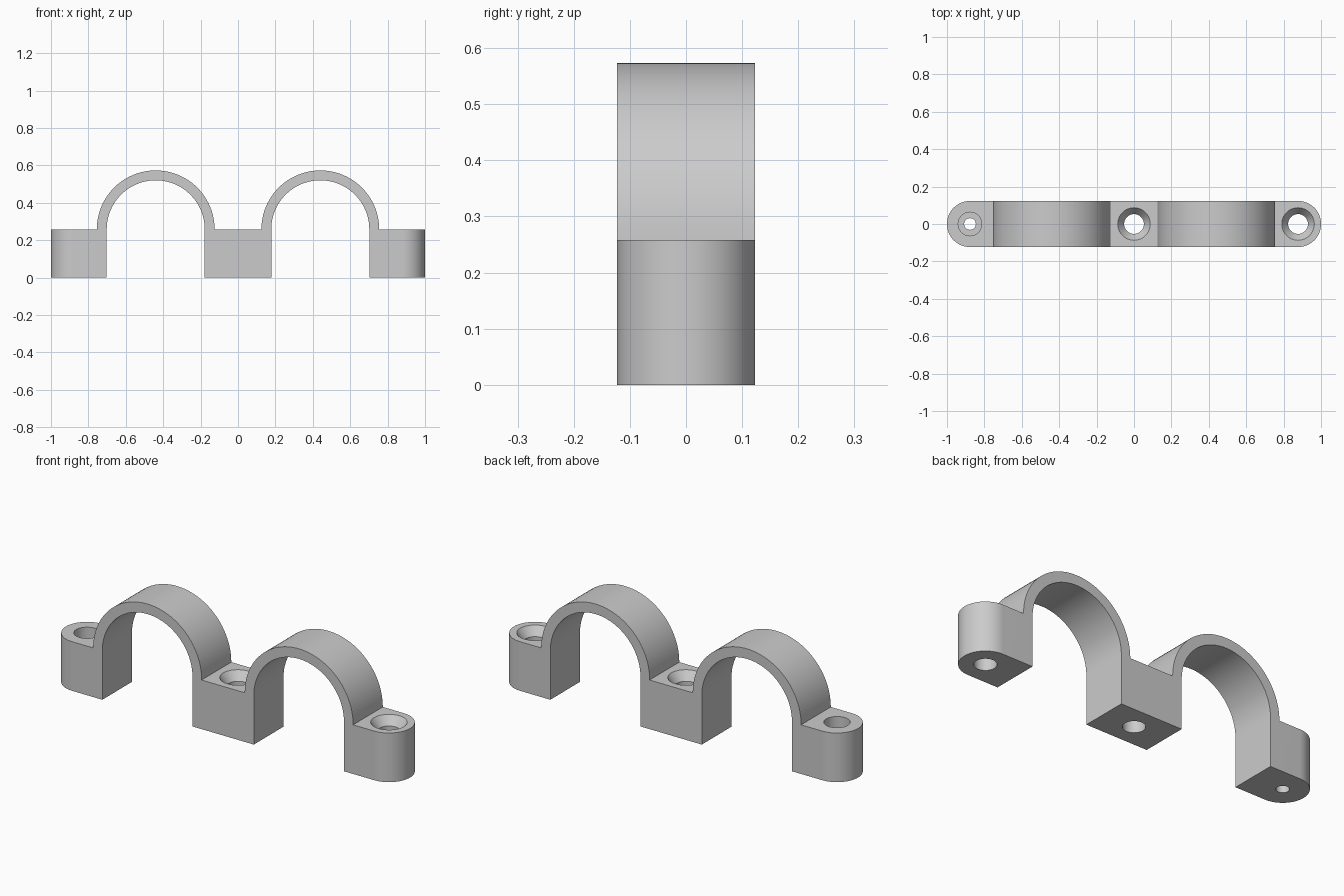
import bpy
import bmesh
from math import cos, sin, pi, radians

cube = bpy.data.objects.get("Cube")
if cube:
    bpy.data.objects.remove(cube, do_unlink=True)

HALF_DEPTH = 0.123     # half of the strap width, also the end rounding
BLOCK_TOP = 0.258      # top of the feet, level of the arch centres
ARCH_X = 0.44
R_OUT, R_IN = 0.315, 0.262
ARC_STEPS = 48

grey = bpy.data.materials.new("grey plastic")
grey.use_nodes = True
colour = (0.6, 0.6, 0.6, 1)
grey.diffuse_color = colour
grey.node_tree.nodes["Principled BSDF"].inputs["Base Color"].default_value = colour


def new_object(name, bm):
    bmesh.ops.recalc_face_normals(bm, faces=bm.faces)
    mesh = bpy.data.meshes.new(name)
    bm.to_mesh(mesh)
    bm.free()
    mesh.materials.append(grey)
    obj = bpy.data.objects.new(name, mesh)
    bpy.context.collection.objects.link(obj)
    return obj


def prism(name, points, direction):
    """Extrude a closed outline of 3D points along a direction."""
    bm = bmesh.new()
    face = bm.faces.new([bm.verts.new(p) for p in points])
    result = bmesh.ops.extrude_face_region(bm, geom=[face], use_keep_orig=True)
    moved = [v for v in result["geom"] if isinstance(v, bmesh.types.BMVert)]
    bmesh.ops.translate(bm, verts=moved, vec=direction)
    return new_object(name, bm)


def turned(name, x, profile, sides=64):
    """Closed solid of revolution from (radius, height) pairs."""
    bm = bmesh.new()
    rings = [[bm.verts.new((x + r * cos(2 * pi * i / sides),
                            r * sin(2 * pi * i / sides), z))
              for i in range(sides)] for r, z in profile]
    for low, high in zip(rings, rings[1:]):
        for i in range(sides):
            j = (i + 1) % sides
            bm.faces.new((low[i], low[j], high[j], high[i]))
    bm.faces.new(rings[0])
    bm.faces.new(rings[-1])
    return new_object(name, bm)


def arc(cx, cy, radius, start, end, steps=ARC_STEPS):
    angles = [radians(start + (end - start) * i / steps) for i in range(steps + 1)]
    return [(cx + radius * cos(a), cy + radius * sin(a)) for a in angles]


def boolean(target, cutter, operation):
    mod = target.modifiers.new(operation.lower(), "BOOLEAN")
    mod.operation = operation
    mod.solver = "EXACT"
    mod.object = cutter
    bpy.context.view_layer.objects.active = target
    bpy.ops.object.modifier_apply(modifier=mod.name)
    bpy.data.objects.remove(cutter, do_unlink=True)


# Front outline: over the two arches, then back underneath them
outline = [(-1.1, 0), (-1.1, BLOCK_TOP)]
for cx in (-ARCH_X, ARCH_X):
    outline += arc(cx, BLOCK_TOP, R_OUT, 180, 0)
outline += [(1.1, BLOCK_TOP), (1.1, 0)]
for cx in (ARCH_X, -ARCH_X):
    outline += [(cx + R_IN, 0)] + arc(cx, BLOCK_TOP, R_IN, 0, 180) + [(cx - R_IN, 0)]
clamp = prism("double_pipe_clamp", [(x, -0.2, z) for x, z in outline], (0, 0.4, 0))

# Plan outline rounds both ends and trims the strap width
end_x = 1 - HALF_DEPTH
plan = arc(end_x, 0, HALF_DEPTH, -90, 90) + arc(-end_x, 0, HALF_DEPTH, 90, 270)
boolean(clamp, prism("end_rounding", [(x, y, -0.1) for x, y in plan], (0, 0, 1)),
        "INTERSECT")

# Countersunk screw holes in the middle and left feet
for x in (0, end_x):
    hole = turned("countersunk_hole", x, [(0.053, -0.05), (0.053, BLOCK_TOP - 0.045),
                                          (0.087, BLOCK_TOP), (0.087, 0.4)])
    boolean(clamp, hole, "DIFFERENCE")

# Stepped hole in the right foot
hole = turned("stepped_hole", -end_x, [(0.031, -0.05), (0.031, 0.12),
                                       (0.063, 0.12), (0.063, 0.4)])
boolean(clamp, hole, "DIFFERENCE")

# Smooth curved walls, keep edges sharp
bpy.ops.object.select_all(action="DESELECT")
clamp.select_set(True)
bpy.context.view_layer.objects.active = clamp
bpy.ops.object.shade_smooth_by_angle(angle=radians(30))
